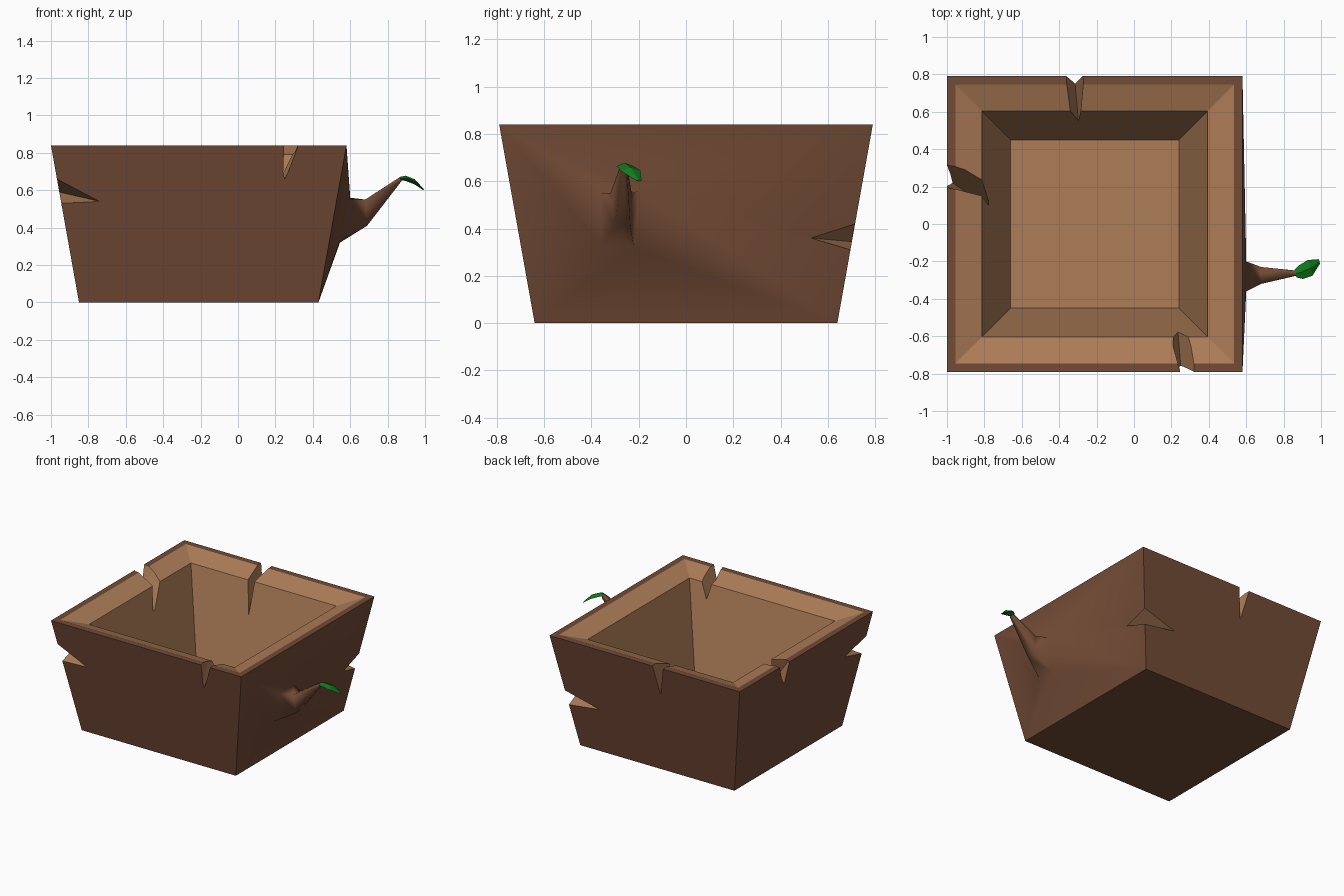
import bpy, bmesh
from mathutils import Vector

if "Cube" in bpy.data.objects:
    bpy.data.objects.remove(bpy.data.objects["Cube"])


def material(name, rgb):
    m = bpy.data.materials.new(name)
    m.diffuse_color = (*rgb, 1)
    m.use_nodes = True
    m.node_tree.nodes["Principled BSDF"].inputs["Base Color"].default_value = m.diffuse_color
    return m


BARK = material("bark", (0.17, 0.07, 0.036))
WOOD = material("cut_wood", (0.42, 0.205, 0.095))
LEAF = material("leaf_green", (0.006, 0.19, 0.012))


def make(name, bm, *mats):
    me = bpy.data.meshes.new(name)
    bmesh.ops.recalc_face_normals(bm, faces=bm.faces)
    bm.to_mesh(me)
    bm.free()
    for m in mats:
        me.materials.append(m)
    ob = bpy.data.objects.new(name, me)
    bpy.context.collection.objects.link(ob)
    return ob


def ring(bm, pts):
    return [bm.verts.new(p) for p in pts]


def square(half, z):
    return [(-0.21 + sx * half, sy * half, z) for sx, sy in ((-1, -1), (1, -1), (1, 1), (-1, 1))]


def bridge(bm, a, b, mat=0, smooth=False, skip=None):
    n = len(a)
    for i in range(n):
        if i != skip:
            f = bm.faces.new((a[i], a[(i + 1) % n], b[(i + 1) % n], b[i]))
            f.material_index, f.smooth = mat, smooth


# Hollow tapered planter: nested squares from the base up and back down inside
bm = bmesh.new()
loops = [ring(bm, square(h, z)) for h, z in
         ((0.64, 0), (0.79, 0.84), (0.745, 0.84), (0.604, 0.79), (0.45, 0.12))]
bm.faces.new(loops[0])
bridge(bm, loops[0], loops[1], skip=1)
bridge(bm, loops[1], loops[2])
bridge(bm, loops[2], loops[3], mat=1)
bridge(bm, loops[3], loops[4], mat=1)
bm.faces.new(loops[4]).material_index = 1

# Right side drawn out into a bent twig
side = [loops[0][1], loops[0][2], loops[1][2], loops[1][1]]
twig = [side] + [ring(bm, p) for p in (
    [(0.545, -0.36, 0.33), (0.545, -0.22, 0.32), (0.60, -0.20, 0.56), (0.60, -0.36, 0.55)],
    [(0.69, -0.30, 0.41), (0.69, -0.235, 0.41), (0.68, -0.23, 0.55), (0.68, -0.32, 0.55)],
    [(0.875, -0.275, 0.65), (0.875, -0.25, 0.65), (0.865, -0.25, 0.67), (0.865, -0.275, 0.67)])]
for a, b in zip(twig, twig[1:]):
    bridge(bm, a, b, smooth=True)
bm.faces.new(twig[-1])
for i in range(4):
    bm.edges.get((side[i], side[(i + 1) % 4])).smooth = False
bmesh.ops.triangulate(bm, faces=[f for f in bm.faces if f.smooth])
planter = make("planter", bm, BARK, WOOD)


def cut(name, pts):
    """Subtract the convex hull of the points from the planter."""
    bm = bmesh.new()
    ring(bm, pts)
    bmesh.ops.convex_hull(bm, input=bm.verts)
    cutter = make(name, bm, WOOD)
    mod = planter.modifiers.new(name, "BOOLEAN")
    mod.object, mod.solver, mod.material_mode = cutter, "EXACT", "TRANSFER"
    bpy.context.view_layer.objects.active = planter
    bpy.ops.object.modifier_apply(modifier=name)
    bpy.data.objects.remove(cutter)


def rim_crack(name, outer, inner):
    """V groove through the wall; each triple is two top points and the apex."""
    tris = []
    for tri in (outer, inner):
        a, b, apex = map(Vector, tri)
        tris.append([apex + (a - apex) * 1.5, apex + (b - apex) * 1.5, apex])
    pts = []
    for o, i in zip(*tris):
        pts += [o + (o - i) * 0.25, i]
    cut(name, pts)


def corner_chip(name, top, bottom, tip1, tip2):
    """Wedge bitten from a corner, enlarged outward about its inner ridge."""
    mid = (Vector(tip1) + Vector(tip2)) / 2
    cut(name, [mid + (Vector(p) - mid) * 1.4 for p in (top, bottom, tip1, tip2)])


rim_crack("back_crack", ((-0.36, 0.79, 0.84), (-0.28, 0.79, 0.84), (-0.315, 0.75, 0.62)),
          ((-0.34, 0.60, 0.79), (-0.285, 0.60, 0.79), (-0.297, 0.55, 0.56)))
rim_crack("left_crack", ((-1.0, 0.31, 0.84), (-1.0, 0.22, 0.84), (-0.97, 0.22, 0.67)),
          ((-0.81, 0.235, 0.79), (-0.81, 0.15, 0.79), (-0.765, 0.08, 0.57)))
rim_crack("front_crack", ((0.25, -0.79, 0.84), (0.32, -0.79, 0.84), (0.25, -0.76, 0.66)),
          ((0.21, -0.60, 0.79), (0.29, -0.60, 0.79), (0.235, -0.575, 0.68)))
corner_chip("front_left_chip", (-0.968, -0.758, 0.66), (-0.945, -0.735, 0.53),
            (-0.74, -0.737, 0.54), (-0.955, -0.52, 0.59))
corner_chip("back_right_chip", (0.505, 0.715, 0.42), (0.486, 0.696, 0.31),
            (0.505, 0.53, 0.36), (0.23, 0.70, 0.345))

# Drooping leaf at the twig end
bm = bmesh.new()
stations = []
for x, y, z, w, t in ((0.865, -0.265, 0.663, 0.02, 0.008), (0.895, -0.258, 0.664, 0.036, 0.014),
                      (0.945, -0.235, 0.645, 0.042, 0.014), (0.992, -0.20, 0.603, 0.012, 0.004)):
    stations.append(ring(bm, [(x - w * 0.4, y + w, z), (x, y, z + t),
                              (x + w * 0.2, y - w, z), (x, y, z - t)]))
for a, b in zip(stations, stations[1:]):
    bridge(bm, a, b)
bm.faces.new(stations[0])
bm.faces.new(stations[-1])
make("leaf", bm, LEAF)
